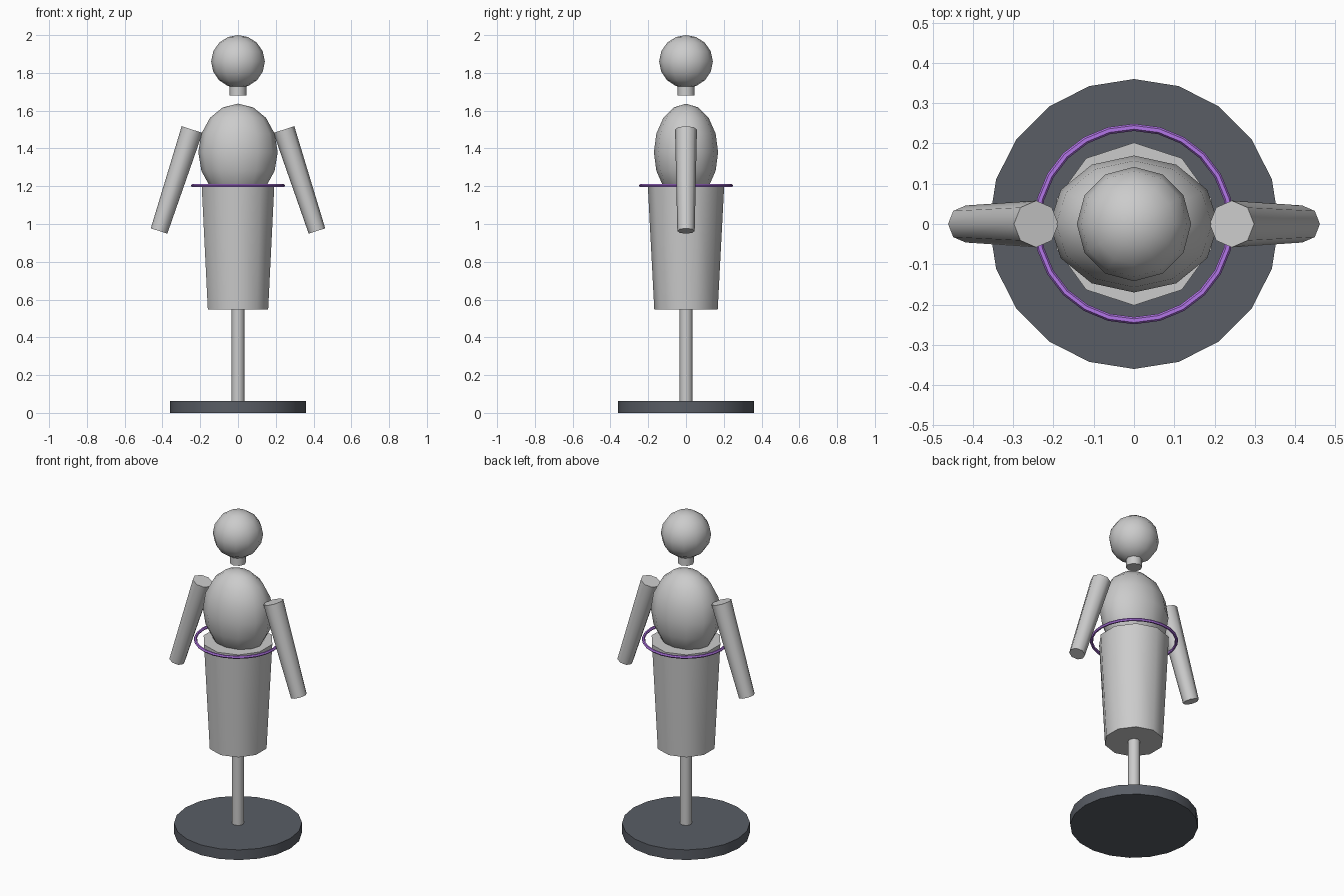
import bpy
from mathutils import Vector

if "Cube" in bpy.data.objects:
    bpy.data.objects.remove(bpy.data.objects["Cube"])


def finish(name, colour=None):
    o = bpy.context.object
    o.name = name
    bpy.ops.object.shade_smooth_by_angle(angle=1.0)
    if colour:
        m = bpy.data.materials.new(name + "_colour")
        m.diffuse_color = (*colour, 1)
        m.use_nodes = True
        m.node_tree.nodes["Principled BSDF"].inputs["Base Color"].default_value = m.diffuse_color
        o.data.materials.append(m)
    return o


def tapered(name, a, b, ra, rb, sides, colour=None):
    """Capped tapered cylinder from point a to point b."""
    a, b = Vector(a), Vector(b)
    d = b - a
    tilt = Vector((0, 0, 1)).rotation_difference(d).to_euler()
    bpy.ops.mesh.primitive_cone_add(vertices=sides, radius1=ra, radius2=rb,
                                    depth=d.length, location=(a + b) / 2,
                                    rotation=tilt)
    return finish(name, colour)


def ball(name, z, size):
    bpy.ops.mesh.primitive_uv_sphere_add(segments=12, ring_count=8, radius=1,
                                         location=(0, 0, z))
    bpy.context.object.scale = size
    bpy.ops.object.transform_apply(location=False, rotation=False, scale=True)
    return finish(name)


# Stand
tapered("base", (0, 0, 0), (0, 0, 0.063), 0.36, 0.36, 20, (0.1, 0.11, 0.13))
tapered("pole", (0, 0, 0.06), (0, 0, 0.6), 0.035, 0.035, 8)

# Body
tapered("lower_body", (0, 0, 0.548), (0, 0, 1.2), 0.168, 0.202, 10)
ball("chest", 1.38, (0.21, 0.17, 0.257))
tapered("neck", (0, 0, 1.68), (0, 0, 1.78), 0.046, 0.046, 8)
ball("head", 1.86, (0.142, 0.142, 0.14))

# Arms
for side, name in ((-1, "left_arm"), (1, "right_arm")):
    tapered(name, (side * 0.418, 0, 0.963), (side * 0.243, 0, 1.50),
            0.046, 0.058, 8)

# Waist ring
bpy.ops.mesh.primitive_torus_add(major_segments=24, minor_segments=6,
                                 major_radius=0.24, minor_radius=0.009,
                                 location=(0, 0, 1.203))
finish("waist_ring", (0.45, 0.18, 0.8))
